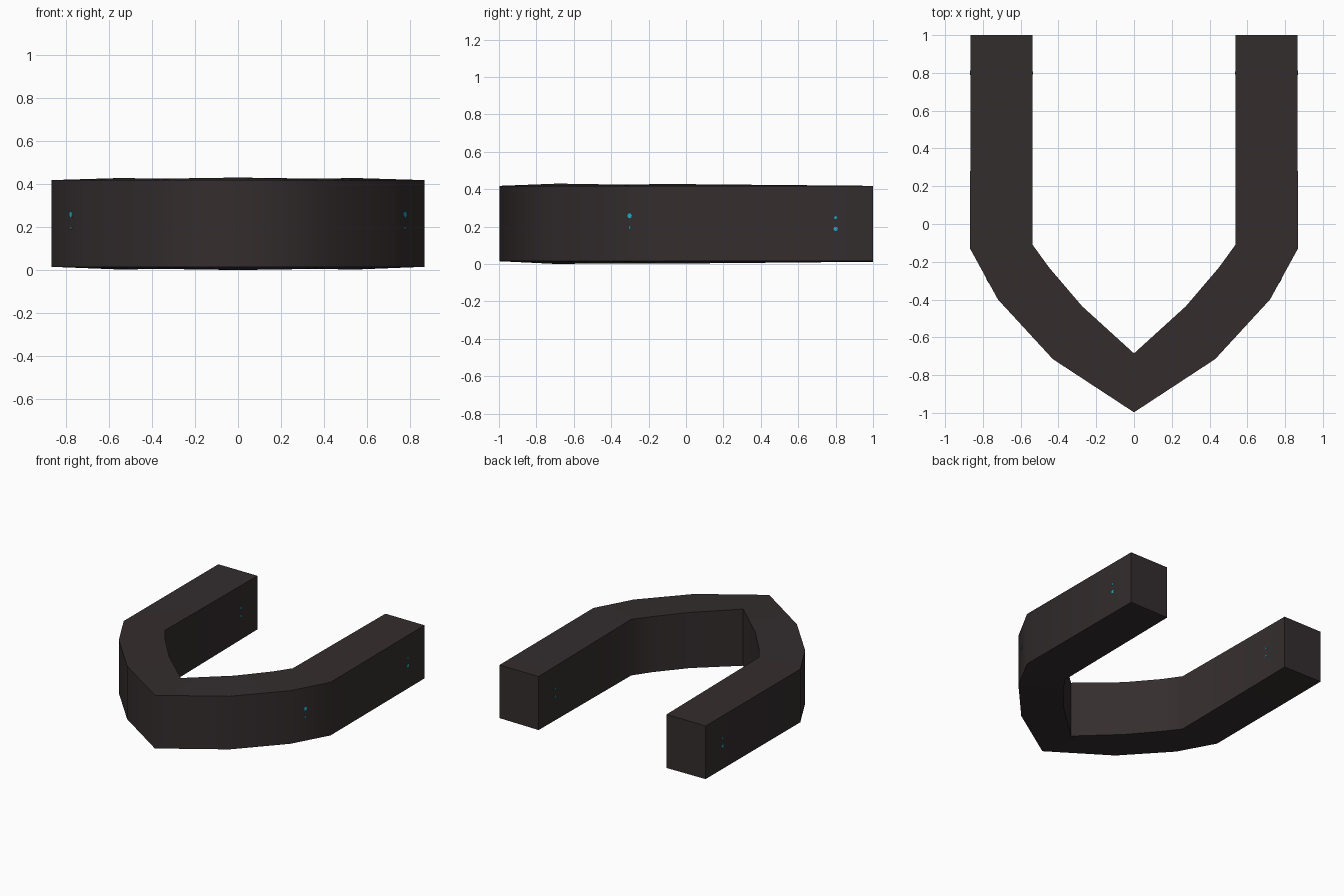
import bpy, bmesh, math
from mathutils import Vector, Matrix

if "Cube" in bpy.data.objects:
    bpy.data.objects.remove(bpy.data.objects["Cube"])


def material(name, rgb):
    m = bpy.data.materials.new(name)
    m.diffuse_color = (*rgb, 1)
    m.use_nodes = True
    m.node_tree.nodes["Principled BSDF"].inputs["Base Color"].default_value = m.diffuse_color
    return m


DARK = material("dark brown", (0.034, 0.026, 0.027))
CYAN = material("cyan", (0.01, 0.42, 0.55))


def make_object(name, bm, mat):
    bmesh.ops.recalc_face_normals(bm, faces=bm.faces)
    me = bpy.data.meshes.new(name)
    bm.to_mesh(me)
    bm.free()
    me.materials.append(mat)
    ob = bpy.data.objects.new(name, me)
    bpy.context.collection.objects.link(ob)
    return ob


# Pointed U band: right half of the plan, from arm end to front point
outer = [(0.865, 1.0), (0.868, -0.13), (0.72, -0.40), (0.43, -0.715), (0, -0.997)]
inner = [(0.537, 1.0), (0.537, -0.11), (0.45, -0.23), (0.275, -0.435), (0, -0.685)]
rise = [0.0, 0.01, 0.008, 0.008, 0.012]     # inner edge is slightly taller


def whole(pts):
    return pts + [(-x, y) for x, y in reversed(pts[:-1])]


rises = rise + rise[-2::-1]
bm = bmesh.new()
rings = []
for (ox, oy), (ix, iy), r in zip(whole(outer), whole(inner), rises):
    rings.append([bm.verts.new(p) for p in (
        (ox, oy, 0.015), (ox, oy, 0.418),
        (ix, iy, 0.418 + r), (ix, iy, 0.012 - r))])
for a, b in zip(rings, rings[1:]):
    for i in range(4):
        j = (i + 1) % 4
        bm.faces.new((a[i], a[j], b[j], b[i]))
bm.faces.new(rings[0])
bm.faces.new(rings[-1])
band = make_object("pointed_band", bm, DARK)
bpy.context.view_layer.objects.active = band
band.select_set(True)
bpy.ops.object.shade_smooth_by_angle(angle=math.radians(75))


# Tiny cyan specks lying on the surface
def speck(name, pos, normal, radius):
    bm = bmesh.new()
    rot = Vector((0, 0, 1)).rotation_difference(Vector(normal)).to_matrix().to_4x4()
    bmesh.ops.create_cone(bm, cap_ends=True, segments=8, radius1=radius,
                          radius2=radius, depth=0.004,
                          matrix=Matrix.Translation(pos) @ rot)
    make_object(name, bm, CYAN)


for s, side in ((1, "right"), (-1, "left")):
    speck(f"{side}_bend_speck", (s * 0.775, -0.30, 0.258), (s * 0.877, -0.48, 0), 0.014)
    speck(f"{side}_bend_speck_small", (s * 0.775, -0.30, 0.195), (s * 0.877, -0.48, 0), 0.006)
    speck(f"{side}_arm_speck_low", (s * 0.865, 0.80, 0.188), (s, 0, 0), 0.012)
    speck(f"{side}_arm_speck_high", (s * 0.865, 0.80, 0.248), (s, 0, 0), 0.008)
    for z in (0.19, 0.25):
        speck(f"{side}_inner_speck", (s * 0.537, 0.80, z), (-s, 0, 0), 0.008)
